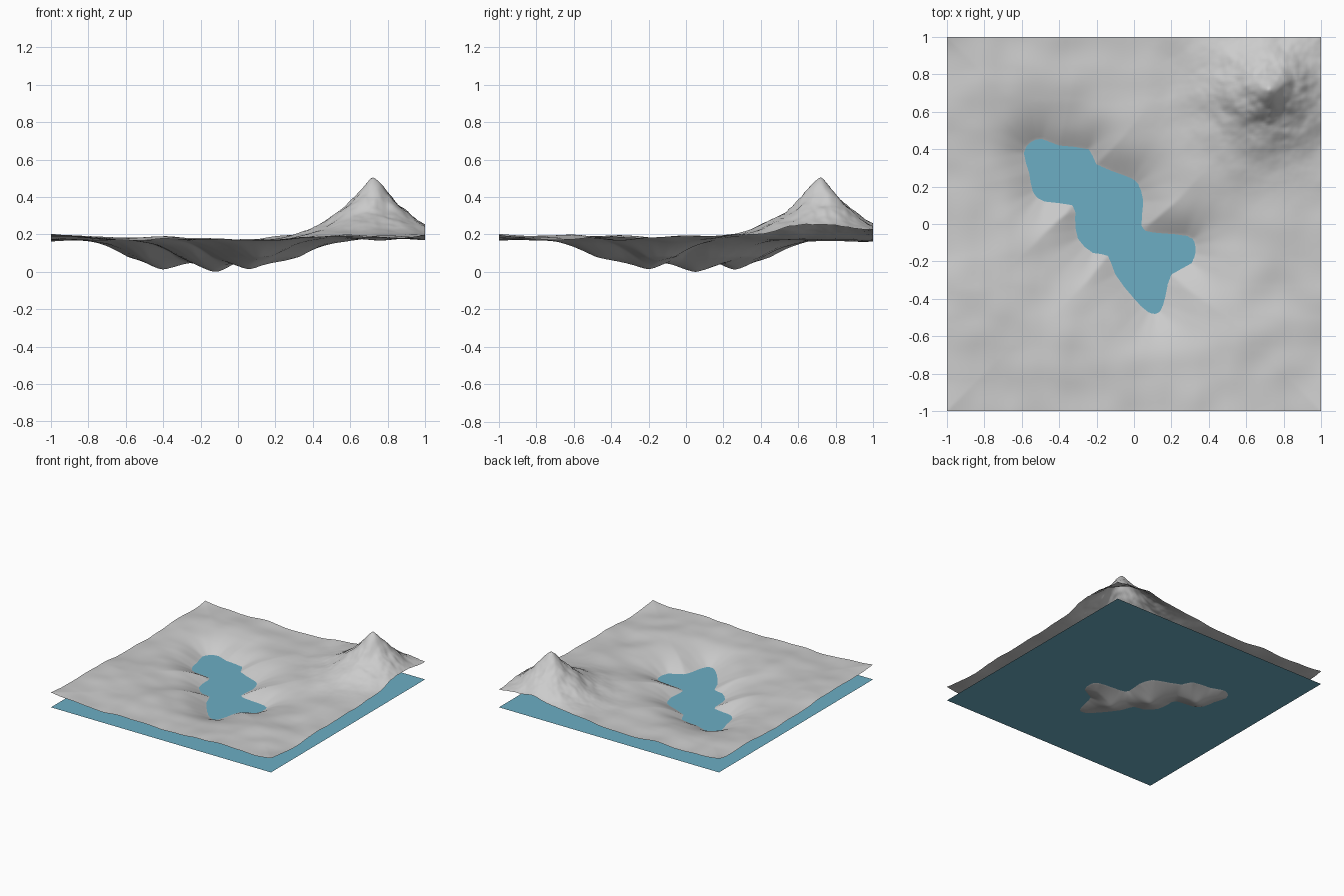
import bpy, bmesh, math
from mathutils import Vector, noise

if "Cube" in bpy.data.objects:
    bpy.data.objects.remove(bpy.data.objects["Cube"])

WATER = 0.08
N = 180

# Lake shoreline control points
shore = [(-.59, .38), (-.55, .44), (-.49, .455), (-.40, .42), (-.24, .40), (-.20, .32),
         (-.05, .26), (.02, .22), (.05, .12), (.04, -.01), (.10, -.045), (.28, -.06),
         (.33, -.11), (.31, -.21), (.20, -.27), (.17, -.38), (.14, -.47), (.08, -.475),
         (0, -.40), (-.10, -.27), (-.14, -.17), (-.22, -.155), (-.30, -.08), (-.315, .02),
         (-.33, .10), (-.48, .12), (-.54, .17), (-.56, .27)]
pits = [(-.40, .26, .013), (-.12, .05, 0.0), (.06, -.20, .015)]


def refine(p):
    """Insert a smooth midpoint on every shoreline segment."""
    out, n = [], len(p)
    for i in range(n):
        a, b, c, d = p[i - 1], p[i], p[(i + 1) % n], p[(i + 2) % n]
        out += [b, tuple((9 * (b[k] + c[k]) - a[k] - d[k]) / 16 for k in (0, 1))]
    return out


shore = refine(shore)
segments = list(zip(shore, shore[1:] + shore[:1]))


def shore_distance(x, y):
    """Signed distance to the shoreline, negative inside the lake."""
    best, inside = 9.0, False
    for (ax, ay), (bx, by) in segments:
        dx, dy = bx - ax, by - ay
        t = max(0, min(1, ((x - ax) * dx + (y - ay) * dy) / (dx * dx + dy * dy)))
        best = min(best, (x - ax - t * dx) ** 2 + (y - ay - t * dy) ** 2)
        if (ay > y) != (by > y) and x < ax + (y - ay) * dx / dy:
            inside = not inside
    return -math.sqrt(best) if inside else math.sqrt(best)


def height(x, y):
    d = shore_distance(x, y)
    # Lake bed: three rounded hollows
    if d <= 0:
        z = WATER
        for px, py, floor in pits:
            r = math.hypot(x - px, y - py)
            r = math.sqrt(r * r + .0009) - .03
            z = min(z, floor + (WATER - floor) * r / (r - d + 1e-6))
        return z
    # Rolling plain rising from the shore
    plain = .18 + .022 * noise.noise(Vector((x * 2.7 + 5, y * 2.7, 1.3)))
    plain += .008 * noise.noise(Vector((x * 6, y * 6, 4.1)))
    plain += .022 * min(abs(x), abs(y)) ** 8
    z = WATER + (plain - WATER) * math.tanh(d / .19)
    # Rough mountain in the back right corner
    r = math.hypot(x - .72, y - .72)
    m = math.exp(-(r / .21) ** 1.3)
    rough = noise.fractal(Vector((x * 8, y * 8, 2.0)), 1.0, 2.0, 4)
    return z + .33 * m + .045 * rough * m * min(1, r / .12)


# Terrain sheet
bm = bmesh.new()
bmesh.ops.create_grid(bm, x_segments=N, y_segments=N, size=1)
for v in bm.verts:
    v.co.z = height(v.co.x, v.co.y)
for f in bm.faces:
    f.smooth = True
mesh = bpy.data.meshes.new("terrain")
bm.to_mesh(mesh)
bm.free()
bpy.context.collection.objects.link(bpy.data.objects.new("terrain", mesh))

# Water sheet
bpy.ops.mesh.primitive_plane_add(size=2, location=(0, 0, WATER))
water = bpy.context.object
water.name = "water"
mat = bpy.data.materials.new("water_blue")
mat.diffuse_color = (.15, .42, .55, 1)
mat.use_nodes = True
mat.node_tree.nodes["Principled BSDF"].inputs["Base Color"].default_value = mat.diffuse_color
water.data.materials.append(mat)
